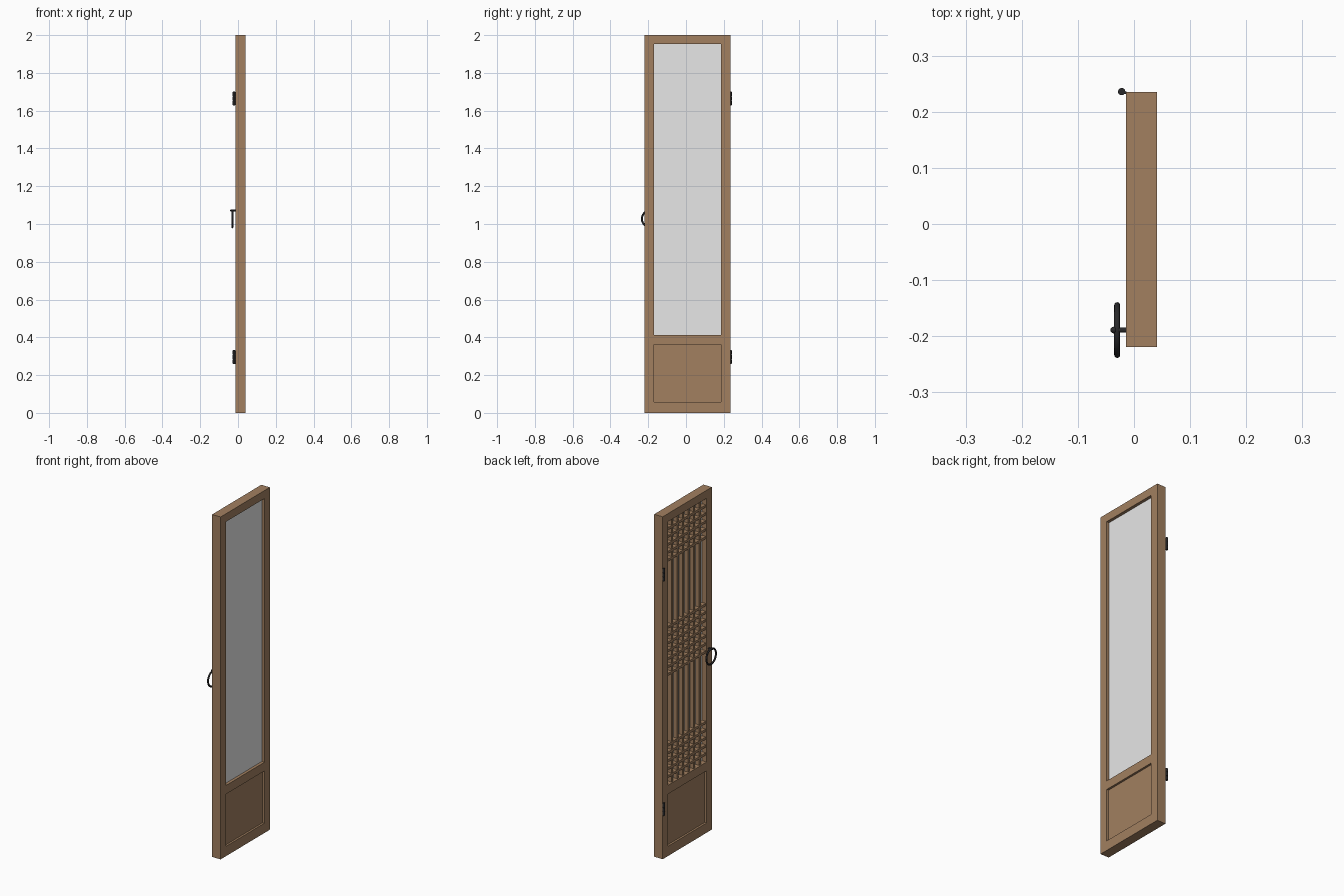
import bpy, math

if "Cube" in bpy.data.objects:
    bpy.data.objects.remove(bpy.data.objects["Cube"])

def material(name, rgb):
    m = bpy.data.materials.new(name)
    m.diffuse_color = (*rgb, 1)
    m.use_nodes = True
    m.node_tree.nodes["Principled BSDF"].inputs["Base Color"].default_value = m.diffuse_color
    return m

WOOD = material("brown wood", (0.36, 0.215, 0.117))
PAPER = material("pale paper", (0.8, 0.8, 0.8))
IRON = material("black iron", (0.022, 0.022, 0.024))

def box(name, x, y, z, mat):
    """Box from (min, max) ranges."""
    bpy.ops.mesh.primitive_cube_add(size=1, location=[sum(r) / 2 for r in (x, y, z)])
    o = bpy.context.object
    o.name = name
    o.scale = [r[1] - r[0] for r in (x, y, z)]
    bpy.ops.object.transform_apply(location=False, rotation=False, scale=True)
    o.data.materials.append(mat)
    return o

def rod(name, loc, r, length, along_x=False):
    bpy.ops.mesh.primitive_cylinder_add(vertices=20, radius=r, depth=length, location=loc,
                                        rotation=(0, math.pi / 2 if along_x else 0, 0))
    o = bpy.context.object
    o.name = name
    o.data.materials.append(IRON)
    bpy.ops.object.shade_smooth_by_angle()
    return o

X = (-0.014, 0.041)
Y0, Y1 = -0.219, 0.235           # outer edges
A, B = -0.170, 0.186             # opening edges
Z_BOT, Z_MID0, Z_MID1, Z_TOP = 0.057, 0.362, 0.413, 1.953

# frame
box("left_stile", X, (Y0, A), (0, 2), WOOD)
box("right_stile", X, (B, Y1), (0, 2), WOOD)
box("bottom_rail", X, (A, B), (0, Z_BOT), WOOD)
box("middle_rail", X, (A, B), (Z_MID0, Z_MID1), WOOD)
box("top_rail", X, (A, B), (Z_TOP, 2), WOOD)

# solid lower panel and paper sheet
box("lower_panel", (-0.002, 0.029), (A, B), (Z_BOT, Z_MID0), WOOD)
box("paper_sheet", (0.016, 0.024), (A, B), (Z_MID1, Z_TOP), PAPER)

# lattice: vertical bars plus three bands of horizontal bars
COLS, W = 6, 0.007
for i in range(1, COLS + 1):
    y = A + (B - A) * i / (COLS + 1)
    box("lattice_upright", (-0.007, 0.016), (y - W, y + W), (Z_MID1, Z_TOP), WOOD)
STEP = 0.046
centre = (Z_MID1 + Z_TOP) / 2
rows = [Z_TOP - STEP * i for i in range(1, 6)]
rows += [centre + 0.01 + STEP * i for i in range(-3, 4)]
rows += [Z_MID1 + STEP * i for i in range(1, 6)]
for z in rows:
    box("lattice_crossbar", (-0.009, 0.016), (A, B), (z - W, z + W), WOOD)

# hinges: pin with knuckles
for zc in (1.665, 0.295):
    rod("hinge_pin", (-0.022, 0.236, zc), 0.005, 0.074)
    for k in range(-1, 2):
        rod("hinge_knuckle", (-0.022, 0.236, zc + k * 0.024), 0.0065, 0.021)
    box("hinge_leaf", (-0.022, -0.013), (0.232, 0.236), (zc - 0.035, zc + 0.035), IRON)

# ring pull and its post
rod("ring_post", (-0.026, -0.189, 1.071), 0.0048, 0.026, True)
bpy.ops.mesh.primitive_uv_sphere_add(segments=16, ring_count=10, radius=0.006,
                                     location=(-0.036, -0.189, 1.071))
knob = bpy.context.object
knob.name = "post_cap"
knob.data.materials.append(IRON)
bpy.ops.object.shade_smooth_by_angle()
bpy.ops.mesh.primitive_torus_add(major_radius=0.0445, minor_radius=0.0052, major_segments=48,
                                 minor_segments=12, location=(-0.030, -0.189, 1.027),
                                 rotation=(0, math.pi / 2, 0))
ring = bpy.context.object
ring.name = "ring_pull"
ring.data.materials.append(IRON)
bpy.ops.object.shade_smooth_by_angle()
